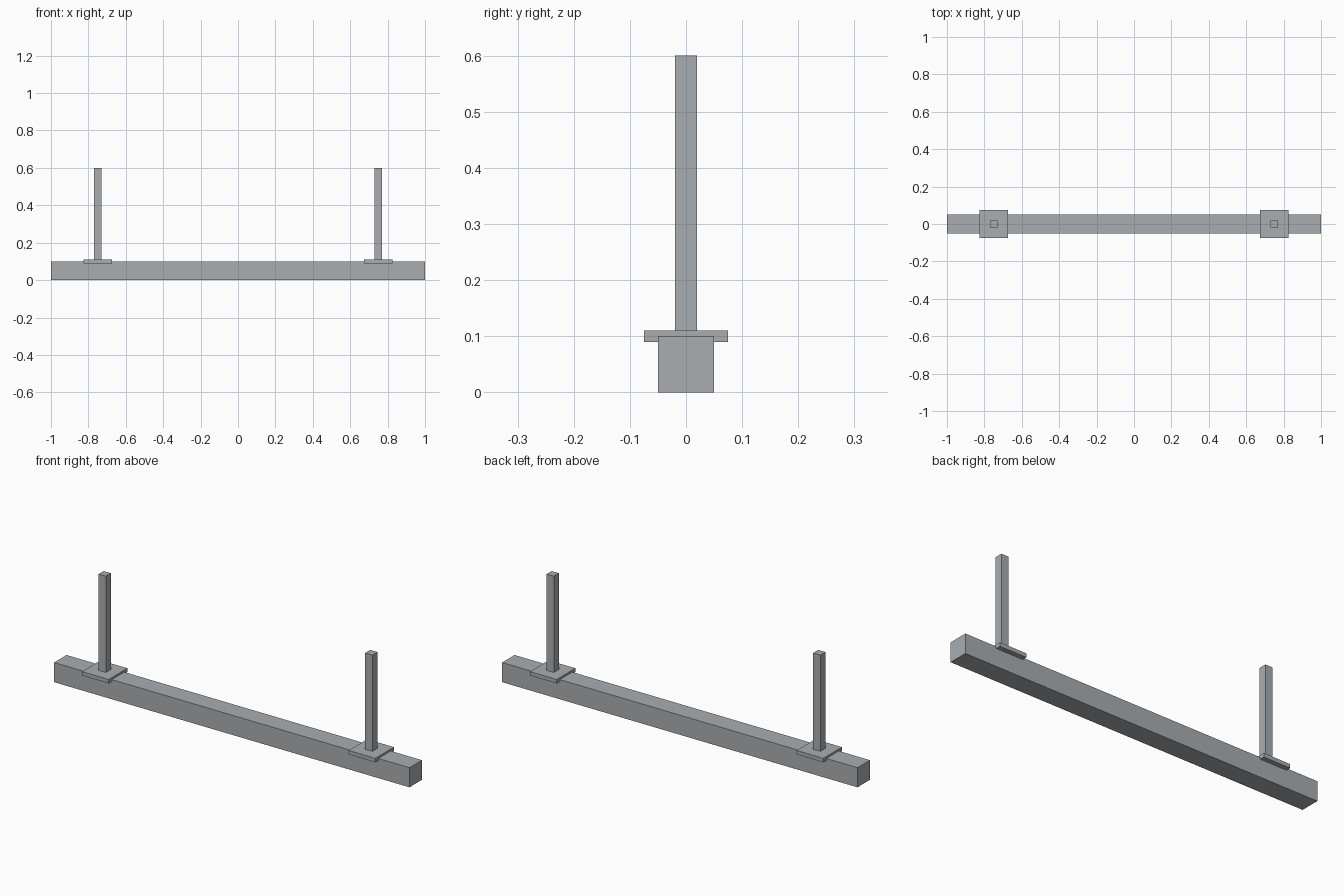
import bpy
import bmesh
from mathutils import Matrix, Vector

default = bpy.data.objects.get("Cube")
if default:
    bpy.data.objects.remove(default, do_unlink=True)

# Single steel colour
steel = bpy.data.materials.new("steel_grey")
steel.use_nodes = True
colour = (0.40, 0.42, 0.44, 1)
steel.diffuse_color = colour
steel.node_tree.nodes["Principled BSDF"].inputs["Base Color"].default_value = colour


def box(name, size, x, bottom):
    """Box centred on (x, 0) whose underside is at the given height."""
    bm = bmesh.new()
    bmesh.ops.create_cube(bm, size=1, matrix=Matrix.Diagonal((*size, 1)))
    mesh = bpy.data.meshes.new(name)
    bm.to_mesh(mesh)
    bm.free()
    mesh.materials.append(steel)
    obj = bpy.data.objects.new(name, mesh)
    obj.location = Vector((x, 0, bottom + size[2] / 2))
    bpy.context.collection.objects.link(obj)
    return obj


# Long horizontal beam
box("beam", (2, 0.1, 0.1), 0, 0)

# Base plate and square post near each end
for side, x in (("left", 0.75), ("right", -0.75)):
    box(side + "_base_plate", (0.15, 0.15, 0.02), x, 0.09)
    box(side + "_post", (0.04, 0.04, 0.5), x, 0.1)
